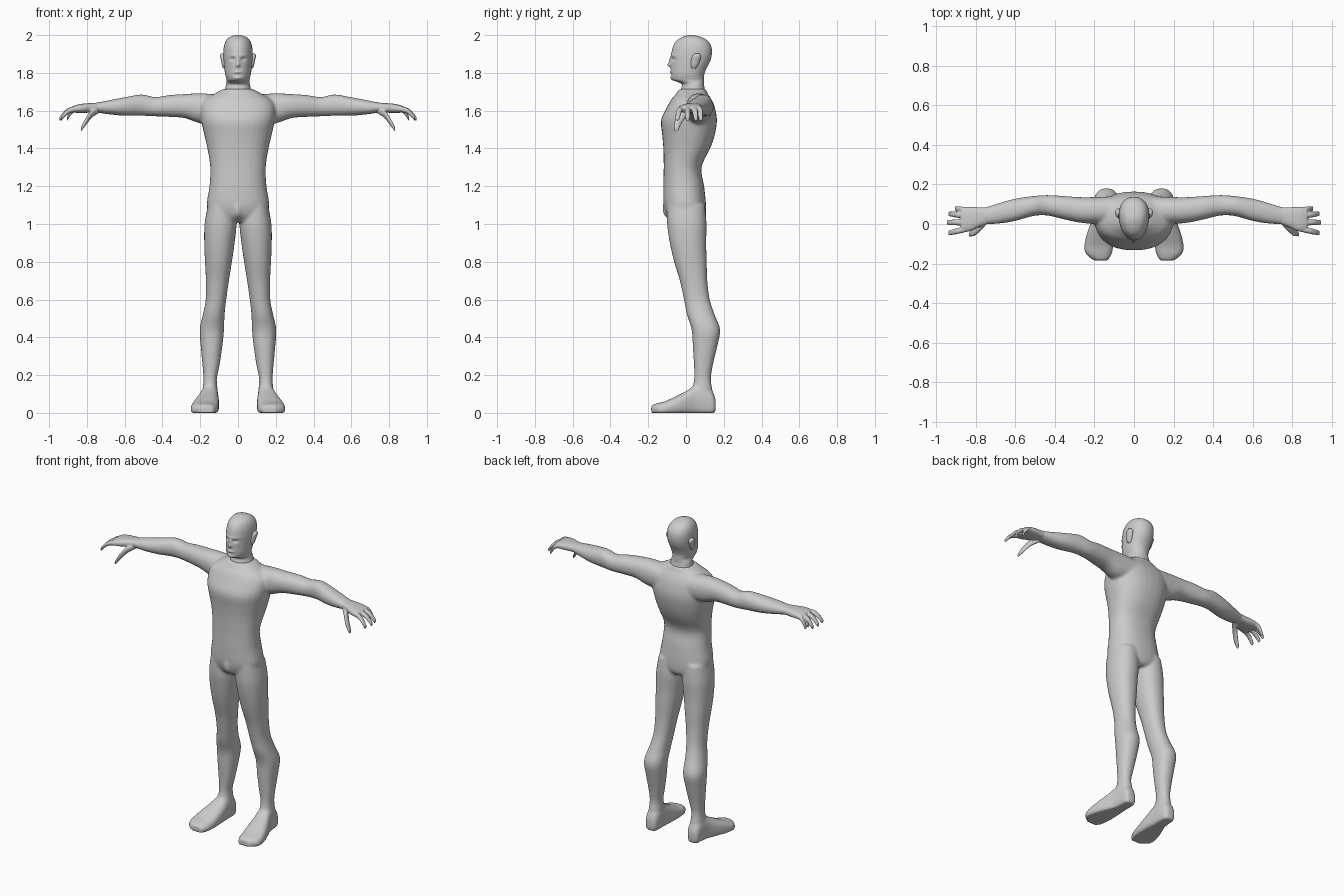
import bpy, bmesh, math

skin = bpy.data.materials.new("grey_skin")
skin.diffuse_color = (0.6, 0.6, 0.6, 1)


def smooth_rows(rows, steps):
    """Catmull-Rom interpolation between cross-section rows."""
    out = []
    for i in range(len(rows) - 1):
        a, b, c, d = (rows[max(0, min(len(rows) - 1, i + k))] for k in (-1, 0, 1, 2))
        for s in range(steps):
            t = s / steps
            out.append([q + 0.5 * t * (r - p + t * (2*p - 5*q + 4*r - s4 + t * (3*(q - r) + s4 - p)))
                        for p, q, r, s4 in zip(a, b, c, d)])
    return out + [list(rows[-1])]


def loft(bm, axis, rows, power=2.2, sides=32, steps=4, mirror=1, egg=0.0):
    """Rows are (position, u_min, u_max, v_min, v_max) along the given axis."""
    rings = []
    for t, u0, u1, v0, v1 in smooth_rows(rows, steps):
        ring = []
        for k in range(sides):
            a = 2 * math.pi * k / sides
            c, s = math.cos(a), math.sin(a)
            u = math.copysign(abs(c) ** (2 / power), c)
            v = math.copysign(abs(s) ** (2 / power), s)
            u *= 1 + egg * v
            u = (u0 + u1) / 2 + u * (u1 - u0) / 2
            v = (v0 + v1) / 2 + v * (v1 - v0) / 2
            x, y, z = {"z": (u, v, t), "x": (t, u, v), "y": (u, t, v)}[axis]
            ring.append(bm.verts.new((x * mirror, y, max(z, 0))))
        rings.append(ring)
    faces = [bm.faces.new(rings[0]), bm.faces.new(rings[-1])]
    for r0, r1 in zip(rings, rings[1:]):
        for k in range(sides):
            n = (k + 1) % sides
            faces.append(bm.faces.new((r0[k], r0[n], r1[n], r1[k])))
    bmesh.ops.recalc_face_normals(bm, faces=faces)


def finish(bm, name, voxel=0, rounds=0):
    me = bpy.data.meshes.new(name)
    for f in bm.faces:
        f.smooth = True
    bm.to_mesh(me)
    bm.free()
    me.materials.append(skin)
    ob = bpy.data.objects.new(name, me)
    bpy.context.collection.objects.link(ob)
    if voxel:
        fuse = ob.modifiers.new("fuse", "REMESH")
        fuse.mode, fuse.voxel_size, fuse.use_smooth_shade = "VOXEL", voxel, True
        relax = ob.modifiers.new("relax", "SMOOTH")
        relax.factor, relax.iterations = 0.5, rounds
    return ob


# Body: torso, arms, legs and feet fused into one skin
bm = bmesh.new()
torso = [(1.01, .07, -.07, .085), (1.04, .14, -.10, .104), (1.1, .165, -.118, .106),
         (1.2, .151, -.12, .096), (1.3, .147, -.118, .082), (1.4, .162, -.12, .128),
         (1.47, .178, -.126, .152), (1.55, .195, -.132, .164), (1.62, .198, -.10, .152),
         (1.66, .175, -.078, .135), (1.69, .125, -.052, .115), (1.715, .078, -.035, .105)]
loft(bm, "z", [(z, -w, w, f, b) for z, w, f, b in torso], 2.3)
loft(bm, "z", [(1.03, -.015, .015, -.10, -.05), (1.05, -.03, .03, -.118, -.03),
               (1.09, -.032, .032, -.125, -.03), (1.13, -.015, .015, -.115, -.03)], 2)
leg = [(1.1, .02, .16, -.10, .10), (1.0, .008, .177, -.10, .109), (.9, .018, .179, -.086, .107),
       (.8, .032, .175, -.063, .11), (.7, .048, .17, -.033, .113), (.6, .062, .171, -.011, .126),
       (.52, .071, .186, .005, .152), (.44, .074, .203, .03, .181), (.35, .083, .197, .036, .165),
       (.25, .098, .188, .042, .142), (.18, .112, .183, .043, .132), (.12, .108, .187, .03, .14),
       (.05, .108, .187, .01, .145)]
foot = [(.157, .125, .175, .01, .07), (.14, .11, .186, -.02, .115), (.1, .104, .192, -.02, .15),
        (.05, .103, .2, -.02, .145), (0, .1, .22, -.02, .115), (-.05, .1, .238, -.02, .09),
        (-.11, .104, .251, -.02, .062), (-.15, .112, .244, -.02, .052), (-.184, .13, .205, -.01, .04)]
arm = [(.1, 0, .14, 1.53, 1.685), (.2, 0, .136, 1.533, 1.692), (.28, .008, .136, 1.56, 1.688),
       (.36, .025, .142, 1.567, 1.683), (.44, .043, .146, 1.57, 1.672), (.51, .04, .141, 1.573, 1.686),
       (.6, .015, .128, 1.573, 1.671), (.68, .002, .106, 1.58, 1.656), (.74, -.002, .088, 1.589, 1.644),
       (.77, -.004, .082, 1.592, 1.64)]
for m in (1, -1):
    loft(bm, "z", leg, mirror=m)
    loft(bm, "y", foot, 2.6, mirror=m)
    loft(bm, "x", arm, mirror=m)
finish(bm, "body", 0.008, 8)

# Hands: palm, four curled fingers and a thumb
palm = [(.74, 0, .084, 1.592, 1.641), (.78, -.015, .084, 1.59, 1.64), (.82, -.034, .086, 1.588, 1.637),
        (.85, -.04, .086, 1.588, 1.632), (.875, -.034, .08, 1.592, 1.624)]
fingers = [(.069, .078, .905), (.04, .052, .937), (.008, .008, .945), (-.024, -.046, .938)]
thumb = [(.735, .025, 1.605, .017), (.775, -.012, 1.583, .022), (.805, -.04, 1.543, .02), (.832, -.052, 1.5, .012)]
for m, side in ((1, "left"), (-1, "right")):
    bm = bmesh.new()
    loft(bm, "x", palm, 2.6, mirror=m)
    for y0, y1, tip in fingers:
        path = [(0, 1.61, .015), (.45, 1.604, .015), (.75, 1.585, .0145), (1, 1.555, .0115)]
        rows = []
        for t, z, r in path:
            y = y0 + (y1 - y0) * t
            rows.append((.84 + (tip - .84) * t, y - r, y + r, z - r, z + r))
        loft(bm, "x", rows, 2, 16, mirror=m)
    loft(bm, "x", [(x, y - r, y + r, z - r, z + r) for x, y, z, r in thumb], 2, 16, mirror=m)
    finish(bm, side + "_hand", 0.004, 3)

# Head and neck, with the face shaped by soft bumps
bm = bmesh.new()
head = [(1.67, .08, -.03, .105), (1.71, .069, -.028, .1), (1.738, .063, -.022, .095),
        (1.752, .06, -.045, .095), (1.764, .06, -.073, .095), (1.79, .067, -.08, .096),
        (1.82, .071, -.08, .107), (1.86, .075, -.08, .127), (1.9, .077, -.078, .137),
        (1.94, .074, -.068, .134), (1.97, .063, -.05, .115), (1.99, .043, -.02, .08),
        (2.0, .014, .012, .04)]
loft(bm, "z", [(z, -w, w, f, b) for z, w, f, b in head], 2.1, 64, 8, egg=.1)
bumps = [(0, 1.842, -.018, .009, .011), (0, 1.865, -.010, .008, .016), (0, 1.805, -.006, .02, .006),
         (0, 1.79, .004, .02, .005), (0, 1.772, -.005, .02, .009),
         (.028, 1.872, .011, .013, .009), (-.028, 1.872, .011, .013, .009),
         (.026, 1.892, -.004, .02, .007), (-.026, 1.892, -.004, .02, .007)]
for v in bm.verts:
    if v.co.y < 0 and v.co.z > 1.755:
        x, z = v.co.x, v.co.z
        v.co.y += sum(d * math.exp(-((x - bx) / rx) ** 2 - ((z - bz) / rz) ** 2)
                      for bx, bz, d, rx, rz in bumps)
finish(bm, "head")

# Ears: flat shells leaning outward at the top
ear = [(1.822, .06, .076, .032, .05), (1.835, .06, .084, .026, .06), (1.865, .062, .09, .027, .074),
       (1.888, .064, .095, .034, .08), (1.902, .068, .09, .046, .07)]
for m, side in ((1, "left"), (-1, "right")):
    bm = bmesh.new()
    loft(bm, "z", ear, 2, 20, mirror=m)
    finish(bm, side + "_ear")
